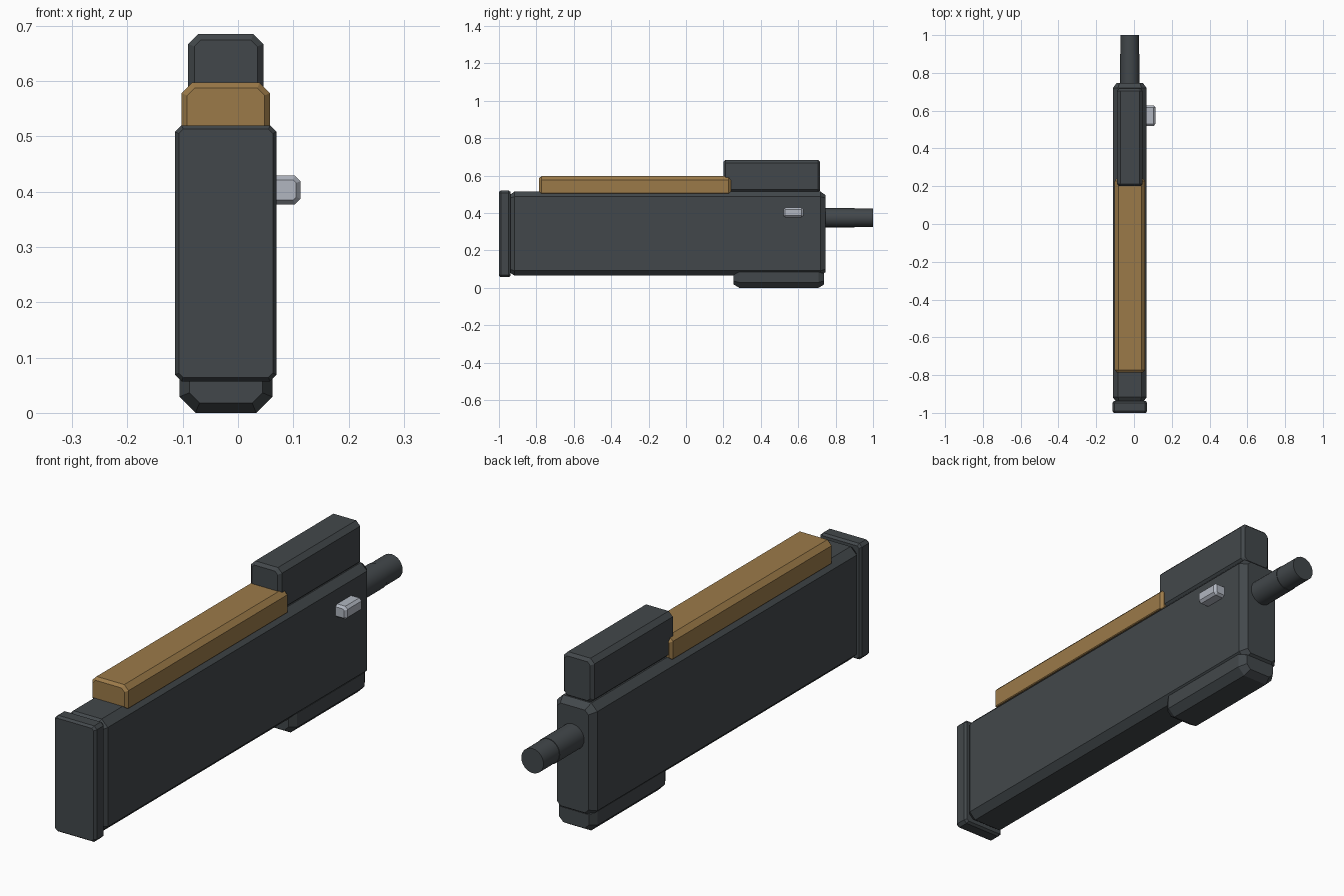
import bpy
import bmesh
import math

cube = bpy.data.objects.get("Cube")
if cube:
    bpy.data.objects.remove(cube, do_unlink=True)


def make_material(name, color):
    mat = bpy.data.materials.new(name)
    mat.use_nodes = True
    mat.diffuse_color = (*color, 1)
    mat.node_tree.nodes["Principled BSDF"].inputs["Base Color"].default_value = (*color, 1)
    return mat


DARK = make_material("dark gunmetal", (0.055, 0.064, 0.070))
TAN = make_material("bronze tan", (0.33, 0.195, 0.066))
SILVER = make_material("pale steel", (0.44, 0.47, 0.53))
MID_X = -0.022


def add_object(name, bm, mat):
    bmesh.ops.recalc_face_normals(bm, faces=bm.faces)
    mesh = bpy.data.meshes.new(name)
    bm.to_mesh(mesh)
    bm.free()
    mesh.materials.append(mat)
    obj = bpy.data.objects.new(name, mesh)
    bpy.context.collection.objects.link(obj)
    return obj


def outline(x, z, top, bottom, inset):
    """Rectangle in x and z with cut corners, shrunk evenly by the inset."""
    x0, x1 = x[0] + inset, x[1] - inset
    z0, z1 = z[0] + inset, z[1] - inset
    shrink = inset * (2 - math.sqrt(2))
    t, b = max(top - shrink, 0.001), max(bottom - shrink, 0.001)
    return [(x0 + b, z0), (x1 - b, z0), (x1, z0 + b), (x1, z1 - t),
            (x1 - t, z1), (x0 + t, z1), (x0, z1 - t), (x0, z0 + b)]


def block(name, mat, x, y, z, top, bottom, rim, depth):
    """Long block with chamfered edges and bevelled ends."""
    bm = bmesh.new()
    sections = [(y[0], rim), (y[0] + depth, 0), (y[1] - depth, 0), (y[1], rim)]
    rings = [[bm.verts.new((px, py, pz)) for px, pz in outline(x, z, top, bottom, inset)]
             for py, inset in sections]
    for a, b in zip(rings, rings[1:]):
        for i in range(len(a)):
            j = (i + 1) % len(a)
            bm.faces.new((a[i], a[j], b[j], b[i]))
    bm.faces.new(rings[0])
    bm.faces.new(rings[-1])
    return add_object(name, bm, mat)


def rod(name, mat, radius, y0, y1, z):
    bpy.ops.mesh.primitive_cylinder_add(
        vertices=24, radius=radius, depth=y1 - y0,
        location=(MID_X, (y0 + y1) / 2, z), rotation=(math.pi / 2, 0, 0))
    obj = bpy.context.object
    obj.name = name
    obj.data.materials.append(mat)
    bpy.ops.object.shade_smooth_by_angle()


# Main housing and front end plate
block("main_body", DARK, (-0.112, 0.067), (-0.945, 0.747), (0.065, 0.515),
      0.027, 0.027, 0.02, 0.028)
block("front_plate", DARK, (-0.114, 0.07), (-1, -0.938), (0.057, 0.52),
      0.012, 0.012, 0.007, 0.01)

# Top cover strip and rear blocks
block("top_strip", TAN, (-0.102, 0.058), (-0.785, 0.24), (0.505, 0.597),
      0.019, 0.003, 0.01, 0.012)
block("rear_top_block", DARK, (-0.09, 0.046), (0.2, 0.717), (0.508, 0.685),
      0.018, 0.018, 0.011, 0.012)
block("rear_bottom_block", DARK, (-0.106, 0.062), (0.255, 0.738), (0, 0.095),
      0.01, 0.029, 0.018, 0.03)

# Side button on the left
block("side_button", SILVER, (0.04, 0.113), (0.52, 0.628), (0.377, 0.429),
      0.01, 0.01, 0.008, 0.01)

# Stepped rod at the back
rod("rear_rod", DARK, 0.051, 0.70, 0.90, 0.375)
rod("rear_rod_tip", DARK, 0.049, 0.88, 1.00, 0.375)
